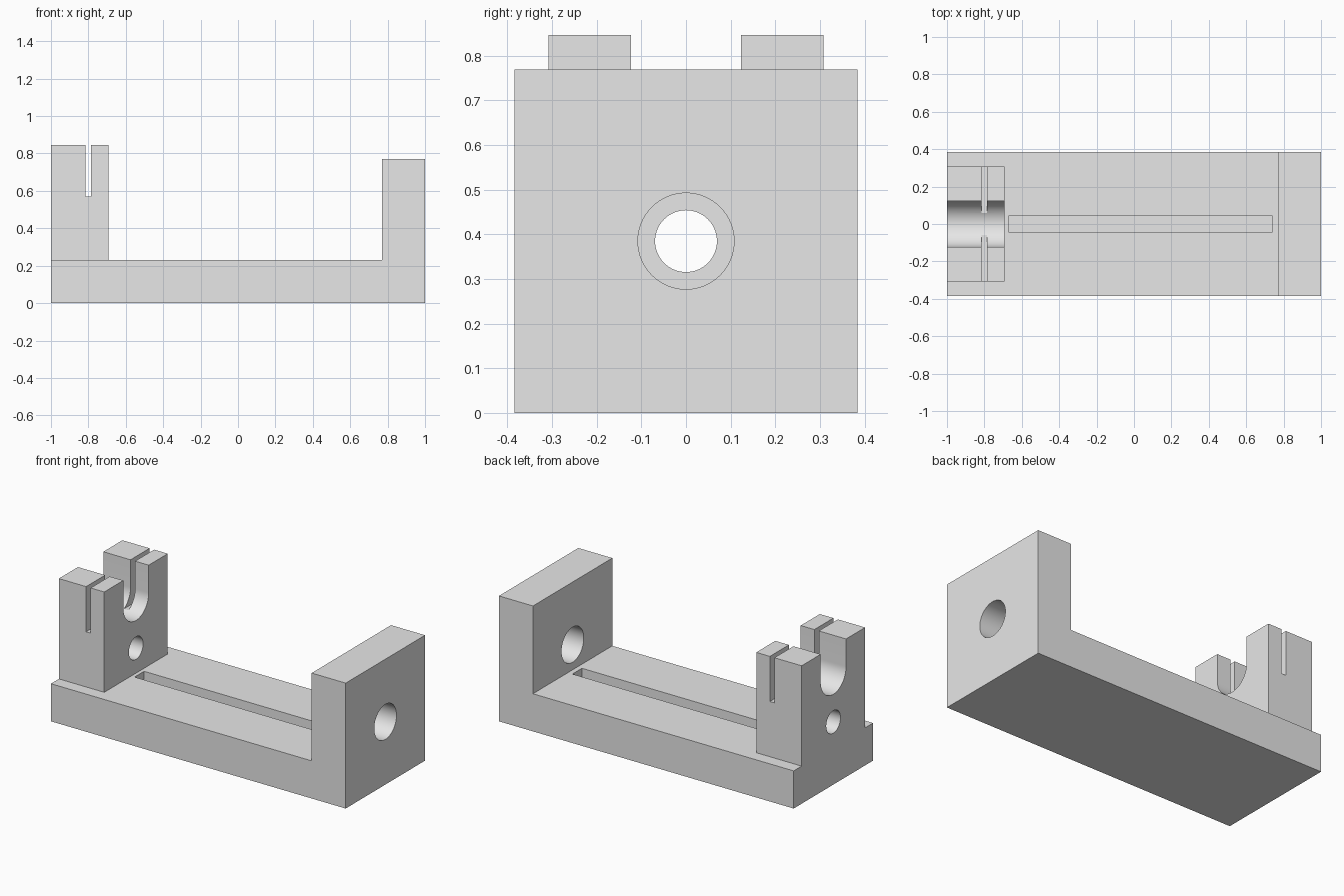
import bpy, bmesh, math
from mathutils import Vector

U = 1 / 13  # design unit: the part is 26 units long

cube = bpy.data.objects.get("Cube")
if cube:
    bpy.data.objects.remove(cube, do_unlink=True)

grey = bpy.data.materials.new("plain_grey")
grey.use_nodes = True
colour = (0.8, 0.8, 0.8, 1)
grey.diffuse_color = colour
grey.node_tree.nodes["Principled BSDF"].inputs["Base Color"].default_value = colour


def prism(name, points, start, end, axis):
    """Extrude an outline along x (points are y, z) or y (points are x, z)."""
    bm = bmesh.new()

    def place(a, b, d):
        return Vector((d, a, b) if axis == "x" else (a, d, b)) * U

    face = bm.faces.new([bm.verts.new(place(a, b, start)) for a, b in points])
    ext = bmesh.ops.extrude_face_region(bm, geom=[face])
    moved = [v for v in ext["geom"] if isinstance(v, bmesh.types.BMVert)]
    bmesh.ops.translate(bm, verts=moved, vec=place(0, 0, end - start))
    bmesh.ops.recalc_face_normals(bm, faces=bm.faces)
    mesh = bpy.data.meshes.new(name)
    bm.to_mesh(mesh)
    bm.free()
    mesh.materials.append(grey)
    obj = bpy.data.objects.new(name, mesh)
    bpy.context.collection.objects.link(obj)
    return obj


def rect(a0, a1, b0, b1):
    return [(a0, b0), (a1, b0), (a1, b1), (a0, b1)]


def arc(radius, height, first, last, steps):
    turns = [first + (last - first) * i / steps for i in range(steps + 1)]
    return [(radius * math.cos(t), height + radius * math.sin(t)) for t in turns]


def circle(radius, height, steps=64):
    return arc(radius, height, 0, math.tau, steps)[:-1]


def combine(target, tool, operation):
    mod = target.modifiers.new(operation.lower(), "BOOLEAN")
    mod.operation = operation
    mod.solver = "EXACT"
    mod.object = tool
    bpy.context.view_layer.objects.active = target
    bpy.ops.object.modifier_apply(modifier=mod.name)
    bpy.data.objects.remove(tool, do_unlink=True)


# Base plate with the tall end wall, as one L profile
body = prism("bracket_body",
             [(-13, 0), (13, 0), (13, 10), (10, 10), (10, 3), (-13, 3)], -5, 5, "y")

# Saddle block, joined to the base
combine(body, prism("saddle_block", rect(-4, 4, 2, 11), -13, -9, "x"), "UNION")

# Open U cradle, thin cross slit, bores and the long groove
cradle = arc(1.6, 8.8, math.pi, math.tau, 32) + [(1.6, 12), (-1.6, 12)]
cutters = [
    prism("cradle_cut", cradle, -14, -8, "x"),
    prism("slit_cut", rect(-10.6, -10.2, 7.4, 12), -4.5, 4.5, "y"),
    prism("block_bore_cut", circle(0.9, 5), -14, -8, "x"),
    prism("wall_bore_cut", circle(1.4, 5), 9, 14, "x"),
    prism("groove_cut", rect(-8.7, 9.6, 2, 4), -0.6, 0.6, "y"),
]
for cutter in cutters:
    cutter.hide_render = True
    combine(body, cutter, "DIFFERENCE")

# Smooth bores with sharp edges
bpy.ops.object.select_all(action="DESELECT")
body.select_set(True)
bpy.context.view_layer.objects.active = body
bpy.ops.object.shade_smooth_by_angle(angle=math.radians(30))
